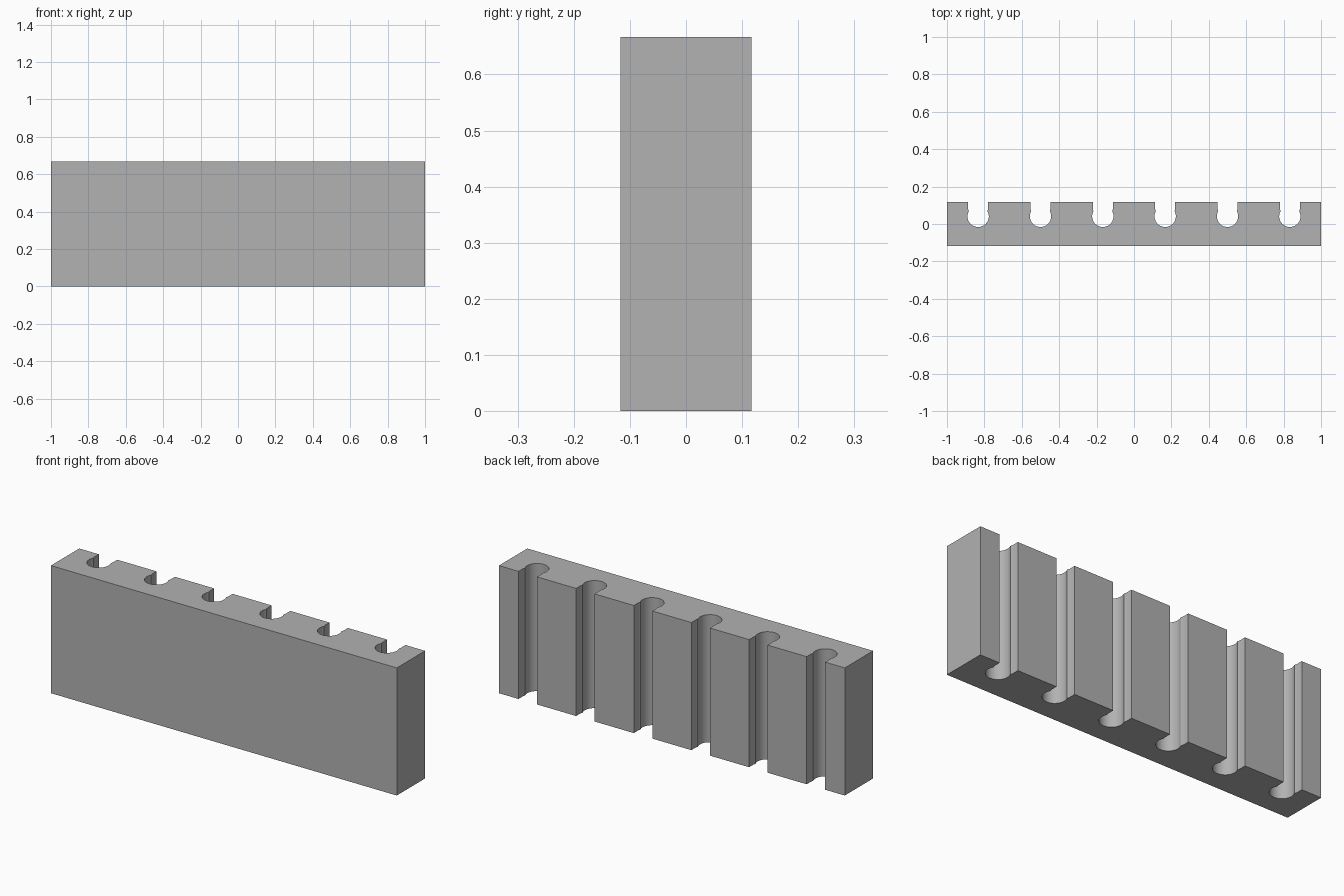
import bpy, bmesh, math

if "Cube" in bpy.data.objects:
    bpy.data.objects.remove(bpy.data.objects["Cube"])

HALF_X, HALF_Y, HEIGHT = 1.0, 0.117, 0.667
SLOTS, RADIUS, CENTRE_Y = 6, 0.057, 0.041
WALL, NECK = 0.0535, 0.05

grey = bpy.data.materials.new("grey")
grey.diffuse_color = (0.445, 0.445, 0.445, 1)
grey.use_nodes = True
grey.node_tree.nodes["Principled BSDF"].inputs["Base Color"].default_value = grey.diffuse_color

# Half of one slot's section: straight wall, then a slightly narrowed neck
lip = [(WALL, HALF_Y), (WALL, 0.08), (0.0515, 0.0745)]

# Round bottom of the slot, from the left neck to the right neck
neck_angle = math.acos(NECK / RADIUS)
start, sweep, steps = math.pi - neck_angle, math.pi + 2 * neck_angle, 28
arc = [(RADIUS * math.cos(start + sweep * i / steps),
        CENTRE_Y + RADIUS * math.sin(start + sweep * i / steps))
       for i in range(steps + 1)]
slot = [(-x, y) for x, y in lip] + arc + lip[::-1]

# Block section, with the slots repeated along the back edge
profile = [(HALF_X, HALF_Y), (HALF_X, -HALF_Y), (-HALF_X, -HALF_Y), (-HALF_X, HALF_Y)]
pitch = 2 * HALF_X / SLOTS
for n in range(SLOTS):
    cx = -HALF_X + pitch * (n + 0.5)
    profile += [(cx + x, y) for x, y in slot]

# Extrude the section upward
bm = bmesh.new()
base = bm.faces.new([bm.verts.new((x, y, 0)) for x, y in profile])
top = bmesh.ops.extrude_face_region(bm, geom=[base], use_keep_orig=True)["geom"]
bmesh.ops.translate(bm, vec=(0, 0, HEIGHT),
                    verts=[g for g in top if isinstance(g, bmesh.types.BMVert)])
bmesh.ops.recalc_face_normals(bm, faces=bm.faces)
mesh = bpy.data.meshes.new("slotted_block")
bm.to_mesh(mesh)
bm.free()
mesh.materials.append(grey)

block = bpy.data.objects.new("slotted_block", mesh)
bpy.context.collection.objects.link(block)
bpy.context.view_layer.objects.active = block
block.select_set(True)
bpy.ops.object.shade_smooth_by_angle(angle=math.radians(30))
